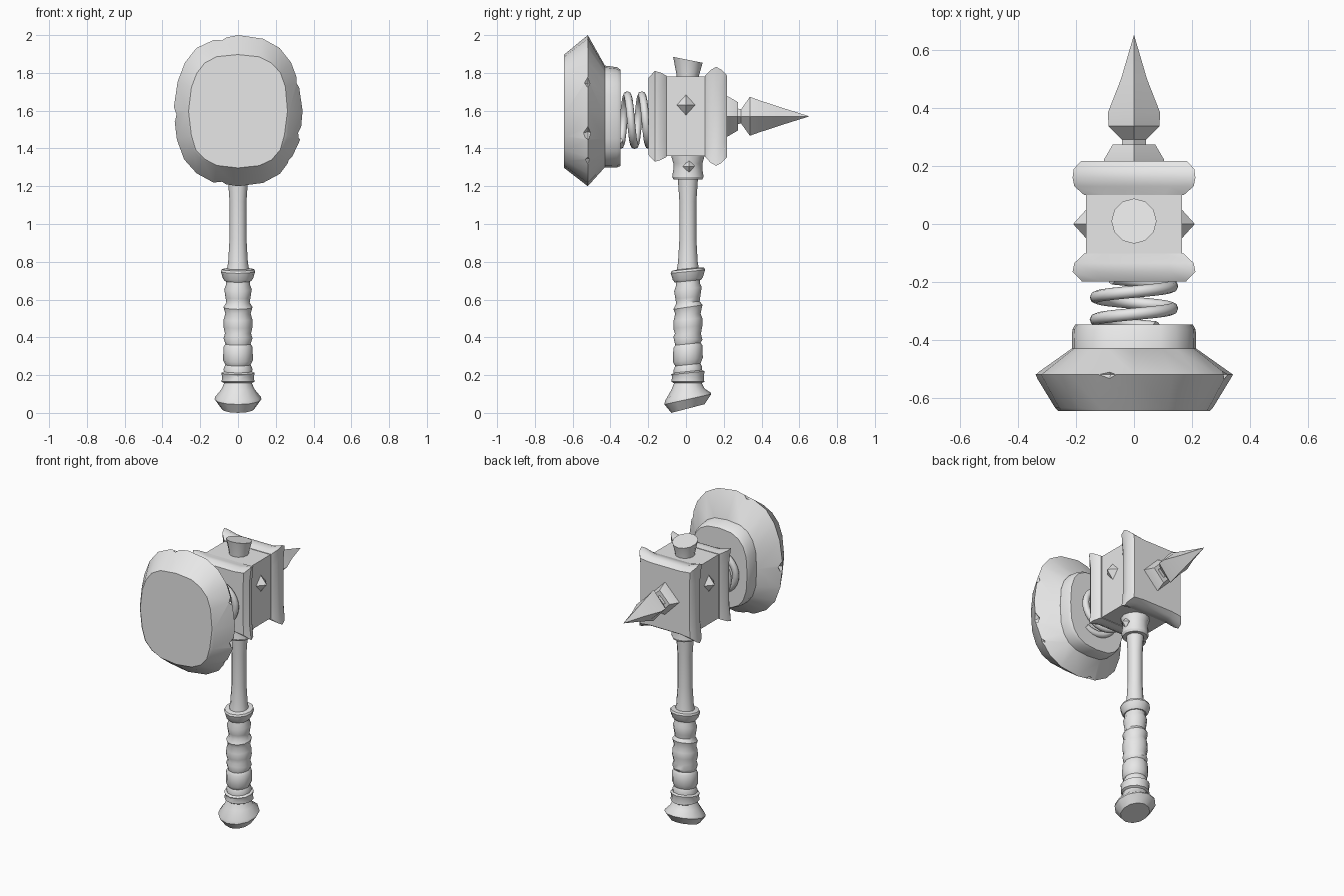
import bpy, bmesh, math, random
from mathutils import Matrix, Vector

if "Cube" in bpy.data.objects:
    bpy.data.objects.remove(bpy.data.objects["Cube"])

random.seed(4)
grey = bpy.data.materials.new("light_grey")
grey.diffuse_color = (0.8, 0.8, 0.8, 1)
grey.use_nodes = True
grey.node_tree.nodes["Principled BSDF"].inputs["Base Color"].default_value = grey.diffuse_color
TAU = 2 * math.pi
AXIS_Y = 0.01          # handle axis
HEAD_Z = 1.57          # head block centre


def finish(name, bm, angle=30):
    bmesh.ops.recalc_face_normals(bm, faces=bm.faces)
    me = bpy.data.meshes.new(name)
    bm.to_mesh(me)
    bm.free()
    me.materials.append(grey)
    ob = bpy.data.objects.new(name, me)
    bpy.context.collection.objects.link(ob)
    bpy.ops.object.select_all(action='DESELECT')
    ob.select_set(True)
    bpy.context.view_layer.objects.active = ob
    if angle:
        bpy.ops.object.shade_smooth_by_angle(angle=math.radians(angle))
    return ob


def loft(name, rings, angle=30):
    """Skin a list of point rings and cap both ends."""
    bm = bmesh.new()
    vs = [[bm.verts.new(p) for p in r] for r in rings]
    n = len(vs[0])
    for a, b in zip(vs, vs[1:]):
        for i in range(n):
            j = (i + 1) % n
            bm.faces.new((a[i], a[j], b[j], b[i]))
    bm.faces.new(vs[0])
    bm.faces.new(vs[-1])
    return finish(name, bm, angle)


def turned(name, profile, sides=12, angle=30):
    """Upright turned part; profile rows are z, radius, tilt along y."""
    return loft(name, [[(r * math.cos(TAU * i / sides),
                         AXIS_Y + r * math.sin(TAU * i / sides),
                         z + t * r * math.sin(TAU * i / sides))
                        for i in range(sides)] for z, r, t in profile], angle)


def oval(y, hx, hz, zc, power, jitter=0.0, n=20):
    """Rounded-square ring facing along y."""
    pts = []
    for i in range(n):
        c, s = math.cos(TAU * i / n), math.sin(TAU * i / n)
        k = 1 if i % 5 == 0 else 1 - random.uniform(0, jitter)
        f = lambda v: math.copysign(abs(v) ** (2 / power), v) if abs(v) > 1e-6 else 0
        pts.append((hx * k * f(c), y, zc + hz * k * f(s)))
    return pts


def octahedra(name, items):
    """Diamonds given as (location, half sizes, turn about y)."""
    bm = bmesh.new()
    for loc, size, turn in items:
        m = (Matrix.Translation(loc) @ Matrix.Rotation(turn, 4, 'Y')
             @ Matrix.Diagonal((*size, 1)))
        bmesh.ops.create_uvsphere(bm, u_segments=4, v_segments=2, radius=1, matrix=m)
    return finish(name, bm, 0)


# Striking plate with a bevelled rim and a rear collar
plate = loft("striking_plate", [
    oval(-0.645, 0.262, 0.300, 1.597, 2.8, 0.03),
    oval(-0.635, 0.272, 0.308, 1.597, 2.8, 0.02),
    oval(-0.52, 0.342, 0.40, 1.60, 2.5, 0.03),
    oval(-0.43, 0.215, 0.27, 1.57, 2.8)])
loft("plate_collar", [
    oval(-0.44, 0.215, 0.27, 1.57, 2.8),
    oval(-0.365, 0.213, 0.265, 1.565, 2.8),
    oval(-0.347, 0.203, 0.255, 1.562, 2.8)])

# Chips cut out of the rim
chips = []
for x, z in ((-0.09, 1.99), (-0.335, 1.58), (0.325, 1.75), (0.285, 1.33),
             (-0.09, 1.207), (0.328, 1.48)):
    turn = math.atan2(-(z - 1.6) / 0.16, x / 0.1156)
    chips.append(((x, -0.52, z), (0.03, 0.035, 0.04), turn))
cutter = octahedra("chip_cutter", chips)
cutter.hide_render = True
cutter.hide_viewport = True
mod = plate.modifiers.new("chips", 'BOOLEAN')
mod.operation = 'DIFFERENCE'
mod.solver = 'EXACT'
mod.object = cutter

# Coil spring between plate and block
rings = []
R, WIRE, PITCH = 0.132, 0.021, 0.077
STEPS = 64
for k in range(STEPS + 1):
    a = -0.35 * TAU + 2.2 * TAU * k / STEPS
    out = Vector((-math.cos(a), 0, math.sin(a)))
    mid = out * R + Vector((0, -0.33 + PITCH * a / TAU, 1.55))
    rings.append([mid + WIRE * (out * math.cos(TAU * i / 8)
                                + Vector((0, math.sin(TAU * i / 8), 0)))
                  for i in range(8)])
loft("spring", rings, 50)


# Head block with flared end bands
def square(y, hx, hz, dip):
    """Square ring whose corners stand out from its edges."""
    quarter = [(hx - dip * 0.5, 0.6 * hz), (hx, hz), (0.6 * hx, hz - dip)]
    pts = quarter + [(-x, z) for x, z in reversed(quarter)]
    pts += [(-x, -z) for x, z in pts]
    return [(x, y, HEAD_Z + z) for x, z in pts]


loft("head_block", [square(-0.12, 0.166, 0.21, 0),
                    square(0.12, 0.166, 0.21, 0)])
loft("front_band", [square(-0.198, 0.180, 0.205, 0.008),
                    square(-0.165, 0.212, 0.24, 0.025),
                    square(-0.135, 0.206, 0.232, 0.018),
                    square(-0.102, 0.172, 0.214, 0.001)], 40)
loft("back_band", [square(0.100, 0.172, 0.214, 0.001),
                   square(0.130, 0.206, 0.245, 0.022),
                   square(0.160, 0.212, 0.262, 0.032),
                   square(0.190, 0.208, 0.245, 0.02),
                   square(0.218, 0.182, 0.215, 0.008)], 40)

# Diamond studs on both sides
octahedra("block_studs", [((s * 0.163, 0, 1.63), (0.047, 0.052, 0.057), 0)
                          for s in (-1, 1)])
octahedra("neck_studs", [((s * 0.075, 0.015, 1.305), (0.028, 0.032, 0.034), 0)
                         for s in (-1, 1)])


# Rear spike and its base, diamond in section
def diamond(y, hx, hz):
    return [(hx, y, HEAD_Z), (0, y, HEAD_Z + hz), (-hx, y, HEAD_Z), (0, y, HEAD_Z - hz)]


loft("spike_base", [diamond(0.20, 0.106, 0.108), diamond(0.222, 0.104, 0.106),
                    diamond(0.275, 0.073, 0.075)])
loft("spike", [diamond(0.25, 0.042, 0.045), diamond(0.292, 0.042, 0.038),
               diamond(0.338, 0.088, 0.103), diamond(0.385, 0.090, 0.086),
               diamond(0.50, 0.045, 0.048), diamond(0.65, 0.001, 0.001)])

# Handle top, poking out of the block
turned("top_plug", [(1.75, 0.058, 0), (1.79, 0.06, 0), (1.869, 0.078, -0.2)])

# Neck below the block
turned("neck", [(1.235, 0.076, 0), (1.25, 0.083, 0), (1.29, 0.077, 0),
                (1.32, 0.077, 0), (1.355, 0.087, 0), (1.38, 0.087, 0)])

# Shaft
turned("shaft", [(0.75, 0.060, 0), (0.80, 0.052, 0), (0.92, 0.045, 0),
                 (1.12, 0.045, 0), (1.25, 0.054, 0)], angle=40)

# Wrapped grip
turned("grip", [(0.20, 0.074, 0), (0.235, 0.076, 0.1), (0.255, 0.067, 0.1),
                (0.28, 0.079, 0.15), (0.35, 0.077, 0.1), (0.365, 0.067, 0.1),
                (0.395, 0.077, -0.1), (0.42, 0.069, 0), (0.455, 0.077, 0.1),
                (0.495, 0.076, 0.1), (0.525, 0.067, 0), (0.56, 0.077, 0.15),
                (0.585, 0.062, 0.1), (0.61, 0.066, 0.1), (0.655, 0.073, 0.15),
                (0.68, 0.063, 0.1), (0.72, 0.064, 0)], angle=40)

# Rings at both ends of the grip
turned("upper_ring", [(0.698, 0.070, 0.1), (0.712, 0.080, 0.1),
                      (0.748, 0.091, 0.1), (0.760, 0.086, 0.1), (0.764, 0.058, 0.1)])
turned("lower_ring", [(0.155, 0.070, 0), (0.165, 0.087, 0), (0.195, 0.084, 0),
                      (0.212, 0.089, 0.1), (0.222, 0.070, 0.1)])

# Slanted pommel
turned("pommel", [(0.023, 0.088, 0.26), (0.072, 0.124, 0.22), (0.085, 0.121, 0.18),
                  (0.125, 0.088, 0.05), (0.16, 0.072, 0)], angle=35)
